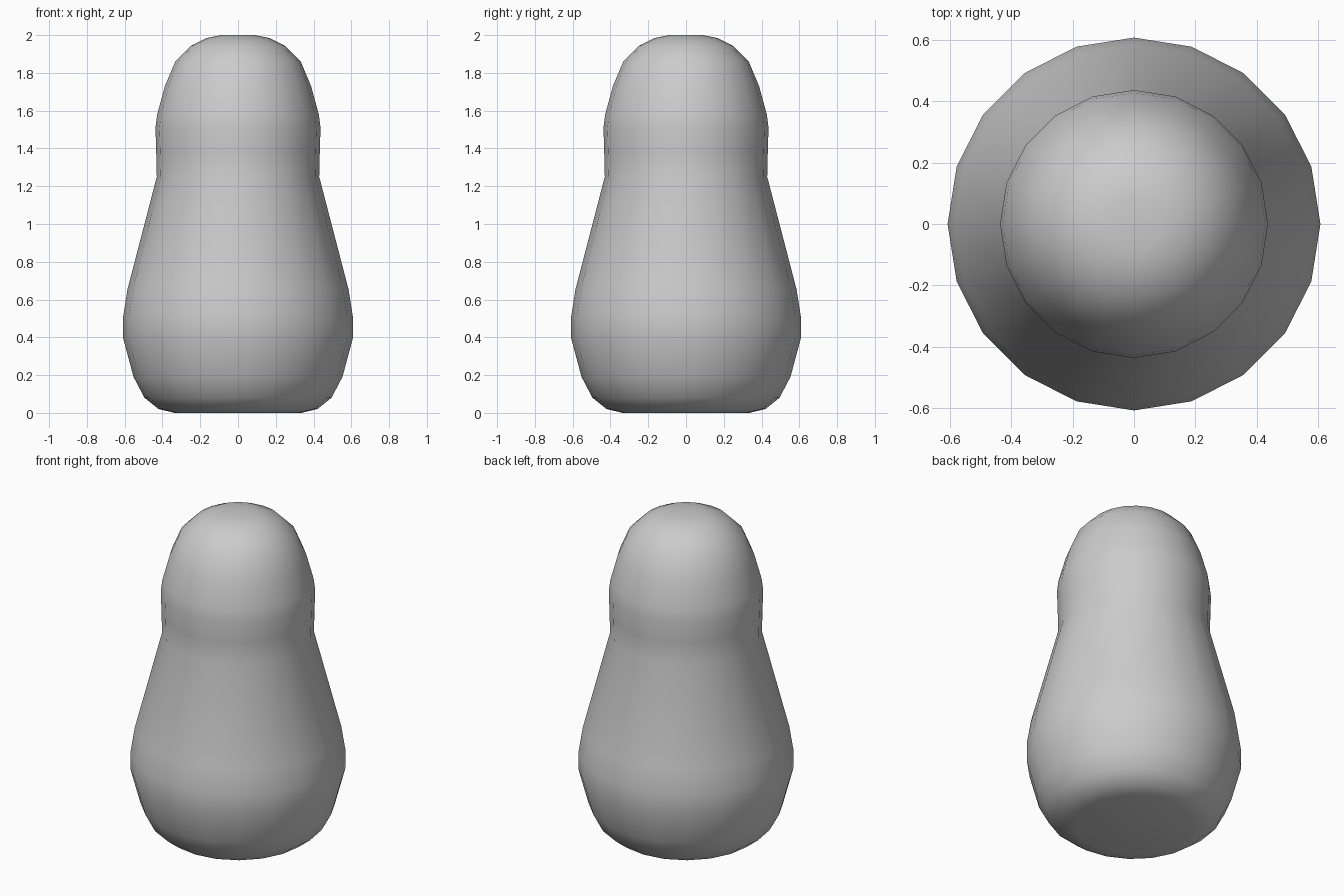
import bpy, bmesh, math

if "Cube" in bpy.data.objects:
    bpy.data.objects.remove(bpy.data.objects["Cube"])

SIDES = 20
# Outline from base to crown: (radius, height)
PROFILE = [(0.335, 0.0), (0.42, 0.02), (0.495, 0.08), (0.553, 0.19),
           (0.608, 0.395), (0.608, 0.51), (0.585, 0.655), (0.43, 1.25),
           (0.433, 1.38), (0.437, 1.51), (0.428, 1.58), (0.387, 1.73),
           (0.332, 1.86), (0.247, 1.945), (0.165, 1.985), (0.09, 2.0)]

bm = bmesh.new()

# Lathed rings
rings = []
for r, z in PROFILE:
    rings.append([bm.verts.new((r * math.cos(2 * math.pi * i / SIDES),
                                r * math.sin(2 * math.pi * i / SIDES), z))
                  for i in range(SIDES)])
for a, b in zip(rings, rings[1:]):
    for i in range(SIDES):
        j = (i + 1) % SIDES
        bm.faces.new((a[i], a[j], b[j], b[i]))

# Flat base and crown caps
bm.faces.new(rings[0][::-1])
bm.faces.new(rings[-1])

for f in bm.faces:
    f.smooth = True
mesh = bpy.data.meshes.new("doll_body")
bm.to_mesh(mesh)
bm.free()
body = bpy.data.objects.new("doll_body", mesh)
bpy.context.collection.objects.link(body)
